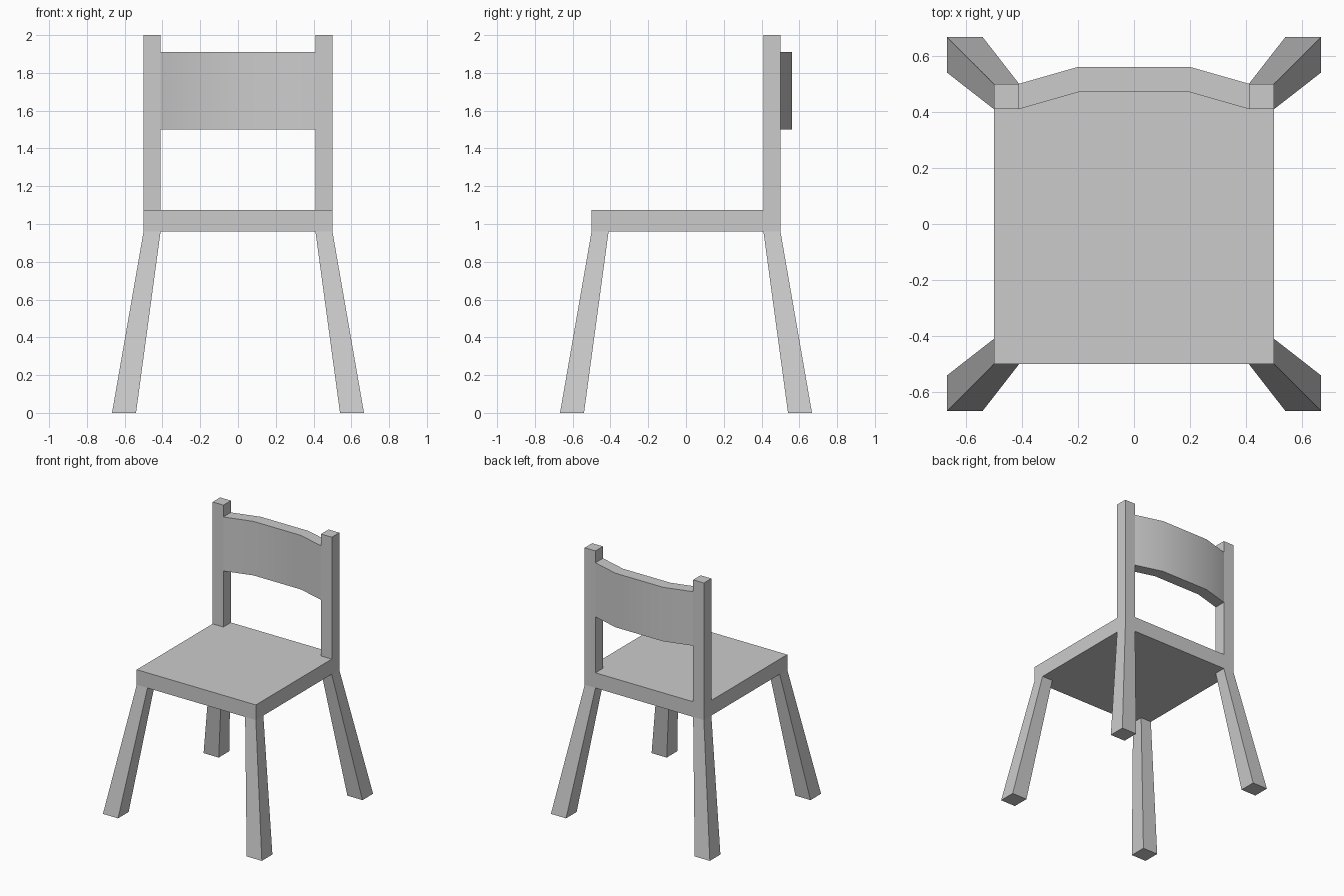
import bpy, math

if "Cube" in bpy.data.objects:
    bpy.data.objects.remove(bpy.data.objects["Cube"])

SEAT_BOTTOM, SEAT_TOP = 0.96, 1.075
INNER, OUTER = 0.41, 0.5          # post / leg top square
FOOT_IN, FOOT_OUT = 0.54, 0.667   # splayed foot square


def loft(name, bottom, top):
    """Solid between two matching counter-clockwise outlines."""
    n = len(bottom)
    faces = [tuple(reversed(range(n))), tuple(range(n, 2 * n))]
    faces += [(i, (i + 1) % n, (i + 1) % n + n, i + n) for i in range(n)]
    mesh = bpy.data.meshes.new(name)
    mesh.from_pydata(bottom + top, [], faces)
    obj = bpy.data.objects.new(name, mesh)
    bpy.context.collection.objects.link(obj)
    return obj


def rect(x0, x1, y0, y1, z):
    x0, x1 = sorted((x0, x1))
    y0, y1 = sorted((y0, y1))
    return [(x0, y0, z), (x1, y0, z), (x1, y1, z), (x0, y1, z)]


def corner(a, b, sx, sy, z):
    return rect(sx * a, sx * b, sy * a, sy * b, z)


# Seat
loft("seat", rect(-OUTER, OUTER, -OUTER, OUTER, SEAT_BOTTOM),
     rect(-OUTER, OUTER, -OUTER, OUTER, SEAT_TOP))

# Splayed, tapered legs and upright back posts
for sx, side in ((-1, "left"), (1, "right")):
    for sy, end in ((-1, "front"), (1, "back")):
        loft(f"{end}_leg_{side}", corner(FOOT_IN, FOOT_OUT, sx, sy, 0),
             corner(INNER, OUTER, sx, sy, SEAT_BOTTOM))
    loft(f"back_post_{side}", corner(INNER, OUTER, sx, 1, SEAT_TOP),
         corner(INNER, OUTER, sx, 1, 2.0))

# Bowed backrest between the posts
arc = [(-INNER, 0), (-0.2, 0.06), (0.2, 0.06), (INNER, 0)]
outline = [(x, INNER + d) for x, d in arc] + [(x, OUTER + d) for x, d in reversed(arc)]
backrest = loft("backrest", [(x, y, 1.5) for x, y in outline],
                [(x, y, 1.91) for x, y in outline])
bpy.context.view_layer.objects.active = backrest
backrest.select_set(True)
bpy.ops.object.shade_smooth_by_angle(angle=math.radians(30))
